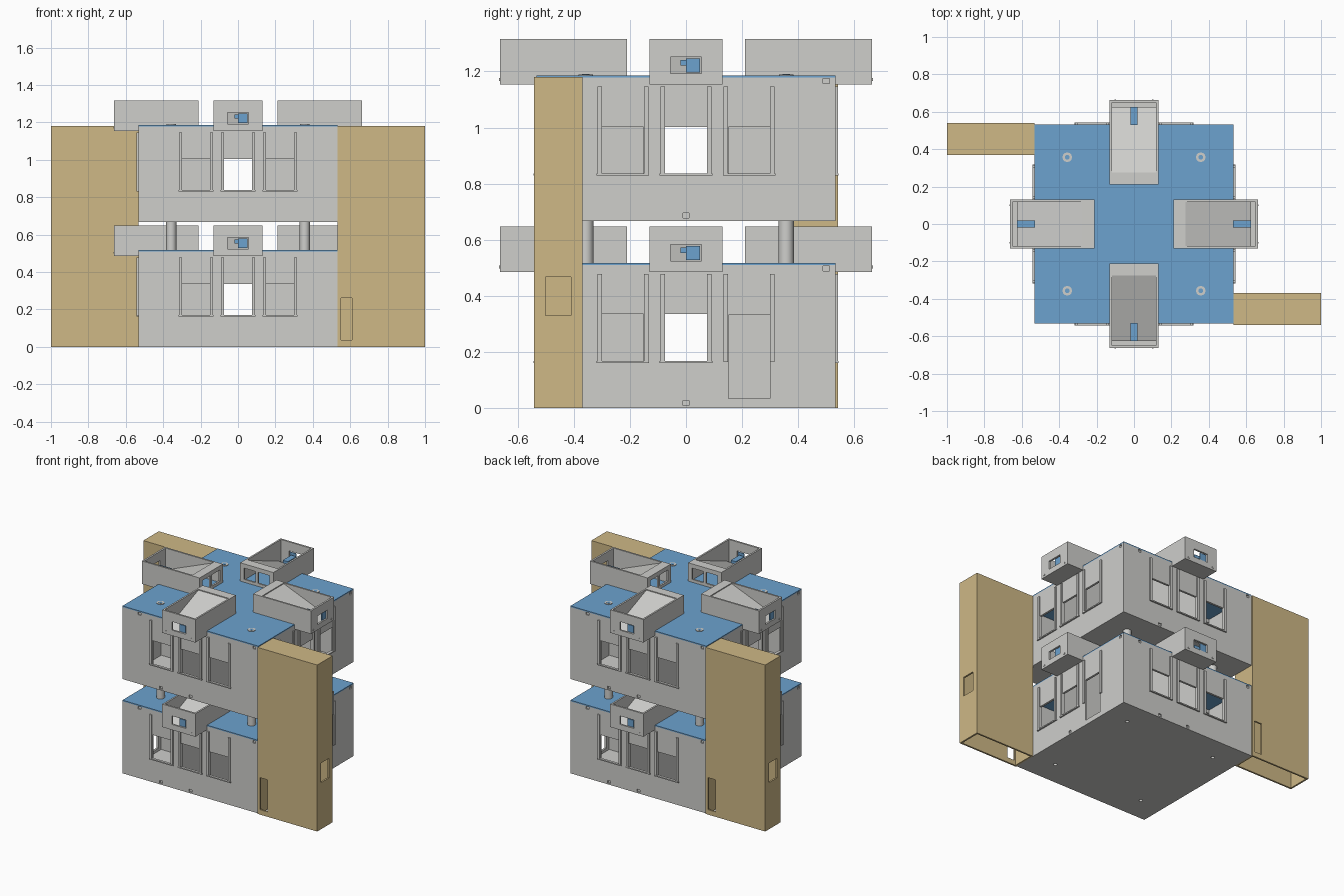
import bpy, bmesh, math
from mathutils import Matrix, Vector

cube = bpy.data.objects.get("Cube")
if cube:
    bpy.data.objects.remove(cube, do_unlink=True)


def material(name, rgb):
    m = bpy.data.materials.new(name)
    m.use_nodes = True
    m.diffuse_color = (*rgb, 1)
    m.node_tree.nodes["Principled BSDF"].inputs["Base Color"].default_value = (*rgb, 1)
    return m


GRAY = material("light_gray", (0.62, 0.62, 0.60))
BLUE = material("roof_blue", (0.15, 0.36, 0.62))
TAN = material("tower_tan", (0.62, 0.48, 0.24))


def turn(k):
    return Matrix.Rotation(k * math.pi / 2, 4, "Z")


def add_box(bm, lo, hi, m=Matrix(), mat=0):
    lo, hi = Vector(lo), Vector(hi)
    size = Matrix.Diagonal((*(hi - lo), 1))
    geo = bmesh.ops.create_cube(bm, size=1, matrix=m @ Matrix.Translation((lo + hi) / 2) @ size)
    for f in {f for v in geo["verts"] for f in v.link_faces}:
        f.material_index = mat


def add_cylinder(bm, x, y, z0, z1, r, sides=24, mat=0):
    geo = bmesh.ops.create_cone(bm, cap_ends=True, segments=sides, radius1=r, radius2=r,
                                depth=z1 - z0, matrix=Matrix.Translation((x, y, (z0 + z1) / 2)))
    for f in {f for v in geo["verts"] for f in v.link_faces}:
        f.material_index = mat


def finish(name, bm, *mats):
    mesh = bpy.data.meshes.new(name)
    bm.to_mesh(mesh)
    bm.free()
    for m in mats:
        mesh.materials.append(m)
    ob = bpy.data.objects.new(name, mesh)
    bpy.context.collection.objects.link(ob)
    return ob


def cut(ob, bm):
    cutter = finish("cutter", bm)
    mod = ob.modifiers.new("cut", "BOOLEAN")
    mod.operation, mod.solver, mod.object = "DIFFERENCE", "EXACT", cutter
    bpy.context.view_layer.objects.active = ob
    bpy.ops.object.modifier_apply(modifier=mod.name)
    bpy.data.objects.remove(cutter, do_unlink=True)


HALF, INNER, HEIGHT, POST = 0.533, 0.518, 0.518, 0.357
CORNERS = [(sx, sy) for sx in (-1, 1) for sy in (-1, 1)]
WINDOWS = (-0.225, 0, 0.225)


def is_door(level, k, u):
    return level == 0 and k % 2 == 1 and u > 0


def walls(level, z):
    bm = bmesh.new()
    add_box(bm, (-HALF, -HALF, z), (HALF, HALF, z + HEIGHT - 0.008))
    ob = finish(f"walls_{level}", bm, GRAY)
    # hollow room
    bm = bmesh.new()
    add_box(bm, (-INNER, -INNER, z + 0.015), (INNER, INNER, z + 1))
    cut(ob, bm)
    # windows, doors, small vents and floor holes
    bm = bmesh.new()
    for k in range(4):
        for u in WINDOWS:
            lo, hi = (0.035, 0.332) if is_door(level, k, u) else (0.165, 0.335)
            add_box(bm, (u - 0.074, -0.56, z + lo), (u + 0.074, -0.5, z + hi), turn(k))
        vents = [(0.5, 0.498), (0, 0.018)]
        if k % 2 == 0:
            vents += [(-0.4, 0.498), (-0.23, 0.018)]
        for u, h in vents:
            add_box(bm, (u - 0.011, -0.56, z + h - 0.009), (u + 0.011, -0.525, z + h + 0.009), turn(k))
    for sx, sy in CORNERS:
        add_cylinder(bm, sx * POST, sy * POST, z - 0.02, z + 0.03, 0.012)
    cut(ob, bm)


def trim(level, z):
    # raised posts and sills around the openings
    bm = bmesh.new()
    for k in range(4):
        for u in WINDOWS:
            for s in (-1, 1):
                c = u + s * 0.083
                add_box(bm, (c - 0.008, -0.542, z + 0.165), (c + 0.008, -0.53, z + 0.478), turn(k))
            if not is_door(level, k, u):
                add_box(bm, (u - 0.094, -0.543, z + 0.161), (u + 0.094, -0.53, z + 0.169), turn(k))
    finish(f"window_trim_{level}", bm, GRAY)


def partitions(level, z):
    bm = bmesh.new()
    for k in range(4):
        for s in (-1, 1):
            x = s * 0.115
            add_box(bm, (x - 0.005, -INNER, z + 0.015), (x + 0.005, -0.11, z + 0.48), turn(k))
    finish(f"partitions_{level}", bm, GRAY)


def roof(level, z):
    bm = bmesh.new()
    top = z + HEIGHT
    add_box(bm, (-HALF, -HALF, top - 0.008), (HALF, HALF, top))
    for sx, sy in CORNERS:
        add_cylinder(bm, sx * POST, sy * POST, top, top + 0.004, 0.026, 12, 1)
        add_cylinder(bm, sx * POST, sy * POST, top + 0.004, top + 0.005, 0.013, 12, 0)
    finish(f"roof_{level}", bm, BLUE, GRAY)


def wall_with_hole(bm, y0, y1, w, z0, z1, hw, h0, h1):
    add_box(bm, (-w, y0, z0), (w, y1, h0))
    add_box(bm, (-w, y0, h1), (w, y1, z1))
    for a, b in ((-w, -hw), (hw, w)):
        add_box(bm, (a, y0, h0), (b, y1, h1))


def scoop_mesh():
    # open-topped box with a ramp falling outwards, z measured from the roof
    bm = bmesh.new()
    lo, hi, w = -0.033, 0.13, 0.13
    for s in (-1, 1):
        a, b = sorted((s * w, s * (w - 0.012)))
        add_box(bm, (a, -0.65, lo), (b, -0.222, hi))
    wall_with_hole(bm, -0.663, -0.65, w, lo, hi, 0.055, 0.006, 0.066)
    wall_with_hole(bm, -0.222, -0.21, w, lo, hi, 0.1, 0.02, 0.1)
    add_box(bm, (-0.008, -0.222, 0.02), (0.008, -0.21, 0.1))
    add_box(bm, (-0.118, -0.275, hi - 0.01), (0.118, -0.222, hi))
    add_box(bm, (-0.118, -0.65, lo), (0.118, -0.222, lo + 0.006))
    run, fall = 0.35, 0.14
    ramp = Matrix.Translation((0, -0.45, 0.051)) @ Matrix.Rotation(math.atan2(fall, run), 4, "X")
    length = math.hypot(run, fall) / 2
    add_box(bm, (-0.118, -length, -0.004), (0.118, length, 0.004), ramp)
    # bolt heads, shutter and blue float
    for s in (-1, 1):
        add_box(bm, (s * 0.1 - 0.005, -0.666, -0.02), (s * 0.1 + 0.005, -0.66, -0.01))
    add_box(bm, (0, -0.657, 0.01), (0.05, -0.652, 0.06), mat=1)
    add_box(bm, (-0.02, -0.625, 0.035), (0.02, -0.53, 0.055), mat=1)
    ob = finish("scoop_front_0", bm, GRAY, BLUE)
    return ob


def tower(k):
    name = ("right_tower", "left_tower")[k // 2]
    bm = bmesh.new()
    add_box(bm, (HALF, -0.541, 0), (1, -0.368, 1.18), turn(k))
    ob = finish(name, bm, TAN)
    bm = bmesh.new()
    add_box(bm, (HALF + 0.012, -0.529, -0.1), (0.988, -0.38, 1.168), turn(k))
    cut(ob, bm)
    # tall slot and end window
    bm = bmesh.new()
    add_box(bm, (0.552, -0.56, 0.035), (0.61, -0.52, 0.262), turn(k))
    add_box(bm, (0.97, -0.5, 0.33), (1.02, -0.41, 0.468), turn(k))
    cut(ob, bm)


# two storeys
LEVELS = (0, 0.668)
for level, z in enumerate(LEVELS):
    walls(level, z)
    trim(level, z)
    partitions(level, z)
    roof(level, z)

# scoops on all four sides of both roofs
first = scoop_mesh()
for level, z in enumerate(LEVELS):
    for k, side in enumerate(("front", "right", "back", "left")):
        ob = first
        if level or k:
            ob = bpy.data.objects.new(f"scoop_{side}_{level}", first.data)
            bpy.context.collection.objects.link(ob)
        ob.matrix_world = Matrix.Translation((0, 0, z + HEIGHT)) @ turn(k)

# columns between the storeys
for i, (sx, sy) in enumerate(CORNERS):
    bm = bmesh.new()
    add_cylinder(bm, sx * POST, sy * POST, HEIGHT, LEVELS[1], 0.027)
    col = finish(f"column_{i}", bm, GRAY)
    bpy.context.view_layer.objects.active = col
    col.select_set(True)
    bpy.ops.object.shade_smooth_by_angle()
    col.select_set(False)

# side towers
for k in (0, 2):
    tower(k)
